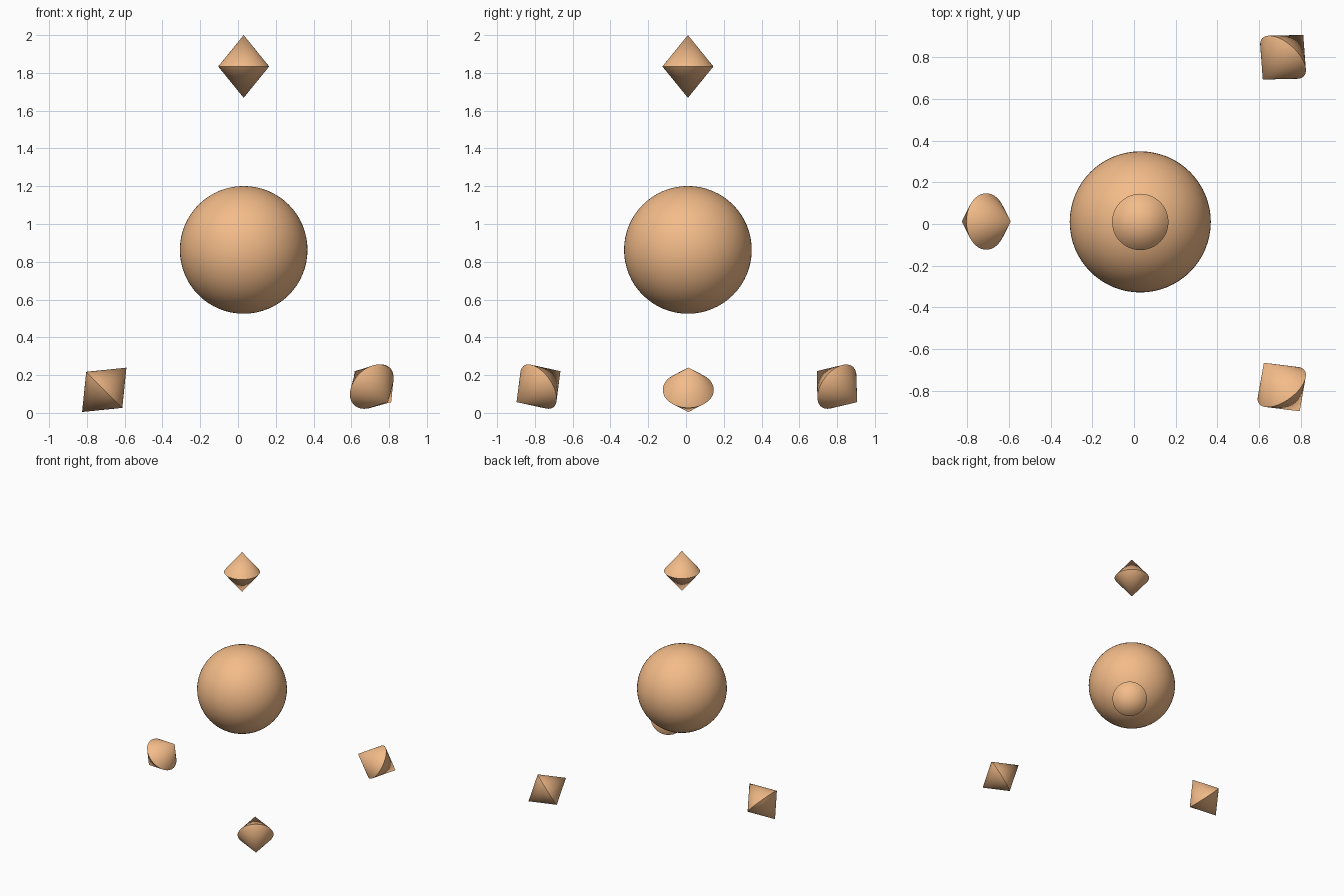
import bpy, math
from mathutils import Vector

if "Cube" in bpy.data.objects:
    bpy.data.objects.remove(bpy.data.objects["Cube"])

mat = bpy.data.materials.new("warm_orange")
mat.diffuse_color = (0.9, 0.5, 0.25, 1)
mat.use_nodes = True
mat.node_tree.nodes["Principled BSDF"].inputs["Base Color"].default_value = mat.diffuse_color


def finish(obj, name):
    obj.name = name
    obj.data.materials.append(mat)
    bpy.ops.object.shade_smooth_by_angle(angle=math.radians(35))


def double_cone(name, center, axis, radius=0.135, half=0.166, sides=48):
    # Two cones sharing one rim, spindle axis along the given direction
    verts = [(radius * math.cos(2 * math.pi * i / sides),
              radius * math.sin(2 * math.pi * i / sides), 0) for i in range(sides)]
    verts += [(0, 0, half), (0, 0, -half)]
    faces = []
    for i in range(sides):
        j = (i + 1) % sides
        faces += [(i, j, sides), (j, i, sides + 1)]
    mesh = bpy.data.meshes.new(name)
    mesh.from_pydata(verts, [], faces)
    obj = bpy.data.objects.new(name, mesh)
    bpy.context.collection.objects.link(obj)
    obj.location = center
    obj.rotation_euler = Vector(axis).to_track_quat('Z', 'Y').to_euler()
    bpy.ops.object.select_all(action='DESELECT')
    obj.select_set(True)
    bpy.context.view_layer.objects.active = obj
    finish(obj, name)


# Central ball
bpy.ops.mesh.primitive_uv_sphere_add(segments=64, ring_count=32, radius=0.338,
                                     location=(0.03, 0.01, 0.863))
finish(bpy.context.object, "central_ball")

# Four spindles around the ball, each aimed roughly at it
double_cone("top_spindle", (0.03, 0.01, 1.834), (0, 0, 1))
double_cone("left_spindle", (-0.708, 0.012, 0.122), (1, 0, 1))
double_cone("front_right_spindle", (0.708, -0.781, 0.139), (0.178, -0.241, -0.17))
double_cone("back_right_spindle", (0.714, 0.799, 0.139), (0.197, 0.217, -0.167))
